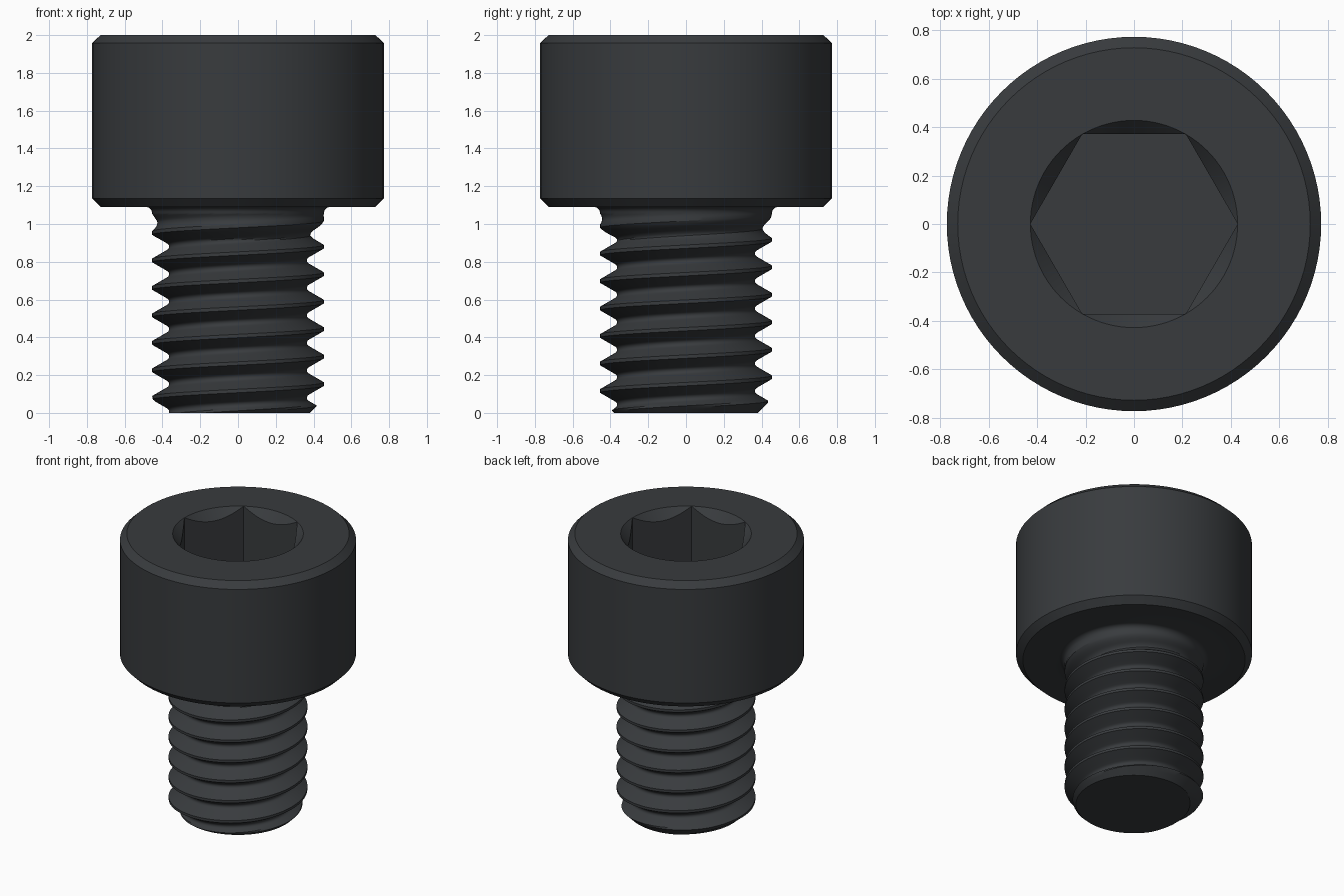
import bpy, bmesh, math

if "Cube" in bpy.data.objects:
    bpy.data.objects.remove(bpy.data.objects["Cube"])

SEG = 96
PITCH = 0.1455
CREST_Z = 0.007            # height of a thread crest at angle 0
CREST_R = 0.4545
NECK_Z = 1.055             # thread ends here, fillet to head begins
HEAD_Z, HEAD_R = 1.091, 0.773
SOCKET_R, FLAT = 0.428, 0.371
SOCKET_FLOOR = 1.54

# half thread profile: (phase from crest in pitches, radius)
THREAD = [(0, CREST_R), (0.0625, CREST_R), (0.36, 0.3795),
          (0.40, 0.371), (0.45, 0.366), (0.5, 0.365)]


def thread_radius(a, z):
    u = (z - CREST_Z) / PITCH - a / math.tau
    u = abs(u - round(u))
    r = THREAD[-1][1]
    for (u0, r0), (u1, r1) in zip(THREAD, THREAD[1:]):
        if u <= u1:
            r = r0 + (r1 - r0) * (u - u0) / (u1 - u0)
            break
    fade = min(1, max(0, (NECK_Z - z) / 0.135))      # run-out below the head
    r = CREST_R - (CREST_R - r) * fade
    return min(r, 0.38 + z)                          # chamfered tip


def thread_row(turn):
    def row(a):
        z = CREST_Z + PITCH * (turn + a / math.tau)
        z = min(NECK_Z, max(0, z))
        return thread_radius(a, z), z
    return row


def ring(r, z):
    return lambda a: (r, z)


def hex_radius(a):
    return FLAT / math.cos((a % (math.pi / 3)) - math.pi / 6)


def socket_edge(a):
    r = min(SOCKET_R, hex_radius(a))
    return r, 2 - 1.15 * (SOCKET_R - r)


# rows of the surface, from the tip centre to the socket floor centre
rows = [ring(0, 0)]
phases = [-0.45, -0.4, -0.36, -0.28, -0.21, -0.14, -0.0625,
          0.0625, 0.14, 0.21, 0.28, 0.36, 0.4, 0.45, 0.5]
for k in range(-2, 9):
    rows += [thread_row(k + u) for u in phases]

# fillet under the head
fil = HEAD_Z - NECK_Z
for i in range(1, 7):
    t = i / 6 * math.pi / 2
    rows.append(ring(CREST_R + fil * (1 - math.cos(t)), NECK_Z + fil * math.sin(t)))

# chamfered head, then hex socket
rows += [ring(0.728, HEAD_Z), ring(HEAD_R, HEAD_Z + 0.045),
         ring(HEAD_R, 1.957), ring(0.728, 2), ring(SOCKET_R, 2),
         socket_edge,
         lambda a: (hex_radius(a), SOCKET_FLOOR),
         ring(0, SOCKET_FLOOR)]

bm = bmesh.new()
grid = []
for row in rows:
    line = []
    for j in range(SEG + 1):
        a = math.tau * j / SEG
        r, z = row(a)
        line.append(bm.verts.new((r * math.cos(a), r * math.sin(a), z)))
    grid.append(line)
for lo, hi in zip(grid, grid[1:]):
    for j in range(SEG):
        bm.faces.new((lo[j], lo[j + 1], hi[j + 1], hi[j]))
bmesh.ops.remove_doubles(bm, verts=bm.verts, dist=1e-5)
bmesh.ops.recalc_face_normals(bm, faces=bm.faces)

mesh = bpy.data.meshes.new("socket_head_screw")
bm.to_mesh(mesh)
bm.free()
screw = bpy.data.objects.new("socket_head_screw", mesh)
bpy.context.collection.objects.link(screw)

# black oxide steel
mat = bpy.data.materials.new("black_steel")
mat.diffuse_color = (0.04, 0.044, 0.048, 1)
mat.use_nodes = True
mat.node_tree.nodes["Principled BSDF"].inputs["Base Color"].default_value = mat.diffuse_color
mesh.materials.append(mat)

bpy.context.view_layer.objects.active = screw
screw.select_set(True)
bpy.ops.object.shade_smooth_by_angle(angle=math.radians(30))
